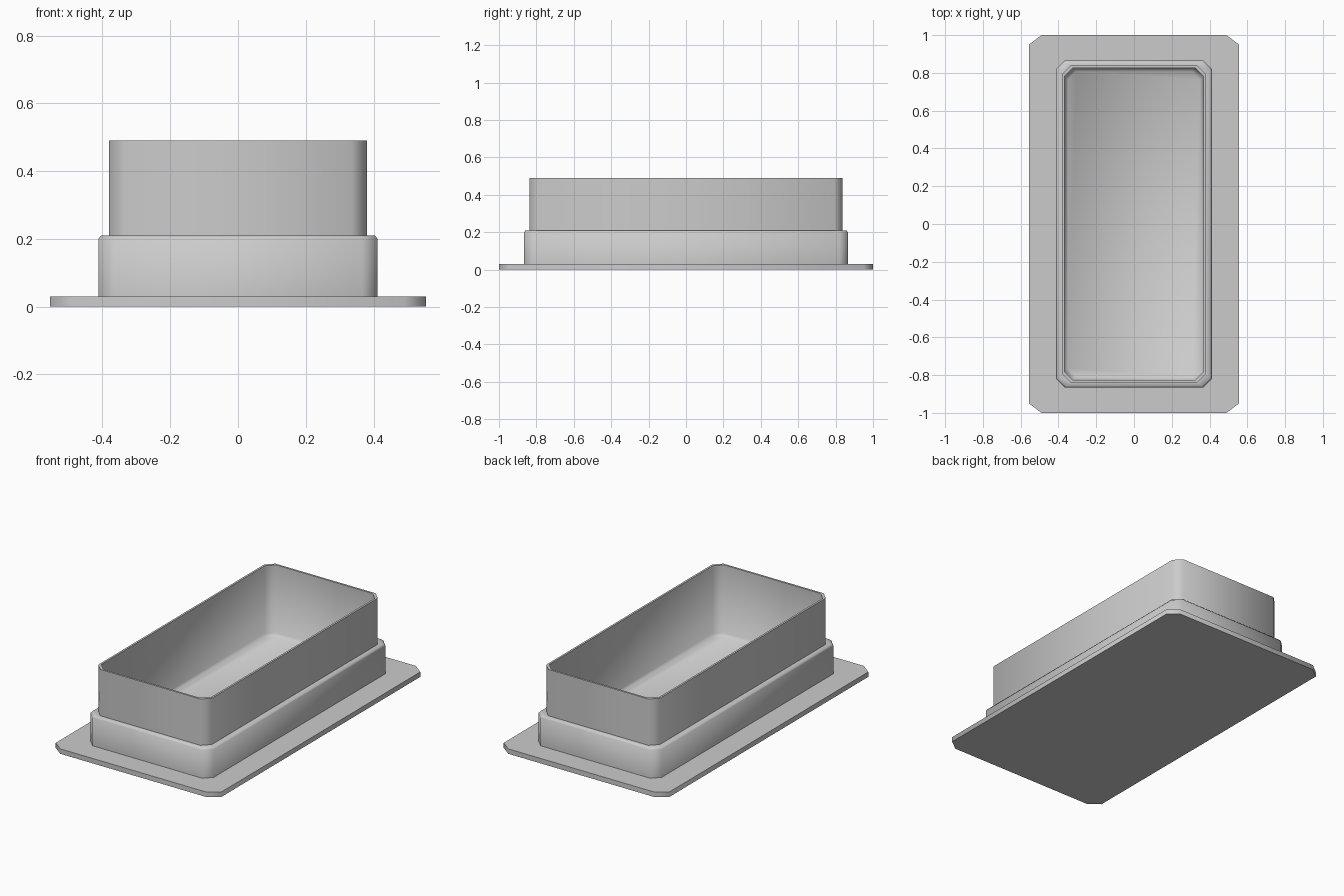
import bpy, bmesh, math

old = bpy.data.objects.get("Cube")
if old:
    bpy.data.objects.remove(old, do_unlink=True)

grey = bpy.data.materials.new("light_grey")
grey.use_nodes = True
colour = (0.6, 0.6, 0.6, 1)
grey.diffuse_color = colour
grey.node_tree.nodes["Principled BSDF"].inputs["Base Color"].default_value = colour


def ring(bm, hx, hy, cut_x, cut_y, z):
    """Rectangle outline with cut corners, counter-clockwise."""
    a, b = hx - cut_x, hy - cut_y
    outline = [(hx, -b), (hx, b), (a, hy), (-a, hy),
               (-hx, b), (-hx, -b), (-a, -hy), (a, -hy)]
    return [bm.verts.new((x, y, z)) for x, y in outline]


def loft(name, sections):
    """Skin a stack of outlines and close both ends."""
    bm = bmesh.new()
    rings = [ring(bm, *s) for s in sections]
    for low, high in zip(rings, rings[1:]):
        for i in range(len(low)):
            j = (i + 1) % len(low)
            bm.faces.new((low[i], low[j], high[j], high[i]))
    bm.faces.new(rings[0][::-1])
    bm.faces.new(rings[-1])
    bmesh.ops.recalc_face_normals(bm, faces=bm.faces)
    mesh = bpy.data.meshes.new(name)
    bm.to_mesh(mesh)
    bm.free()
    mesh.materials.append(grey)
    obj = bpy.data.objects.new(name, mesh)
    bpy.context.collection.objects.link(obj)
    bpy.ops.object.select_all(action="DESELECT")
    obj.select_set(True)
    bpy.context.view_layer.objects.active = obj
    bpy.ops.object.shade_smooth_by_angle(angle=math.radians(60))


# Thin flange at the bottom
loft("base_flange", [(0.555, 1, 0.065, 0.05, 0),
                     (0.555, 1, 0.065, 0.05, 0.03)])

# Stepped tray: collar, bevelled ledge, upper wall, rim, then the hollow inside
c = 0.045
loft("tray_body", [
    (0.412, 0.866, c, c, 0.03),
    (0.412, 0.866, c, c, 0.2),
    (0.404, 0.858, c, c, 0.21),
    (0.38, 0.838, c, c, 0.21),
    (0.38, 0.838, c, c, 0.49),
    (0.368, 0.826, c, c, 0.49),
    (0.368, 0.826, c, c, 0.08),
    (0.35, 0.808, c, c, 0.06),
])
